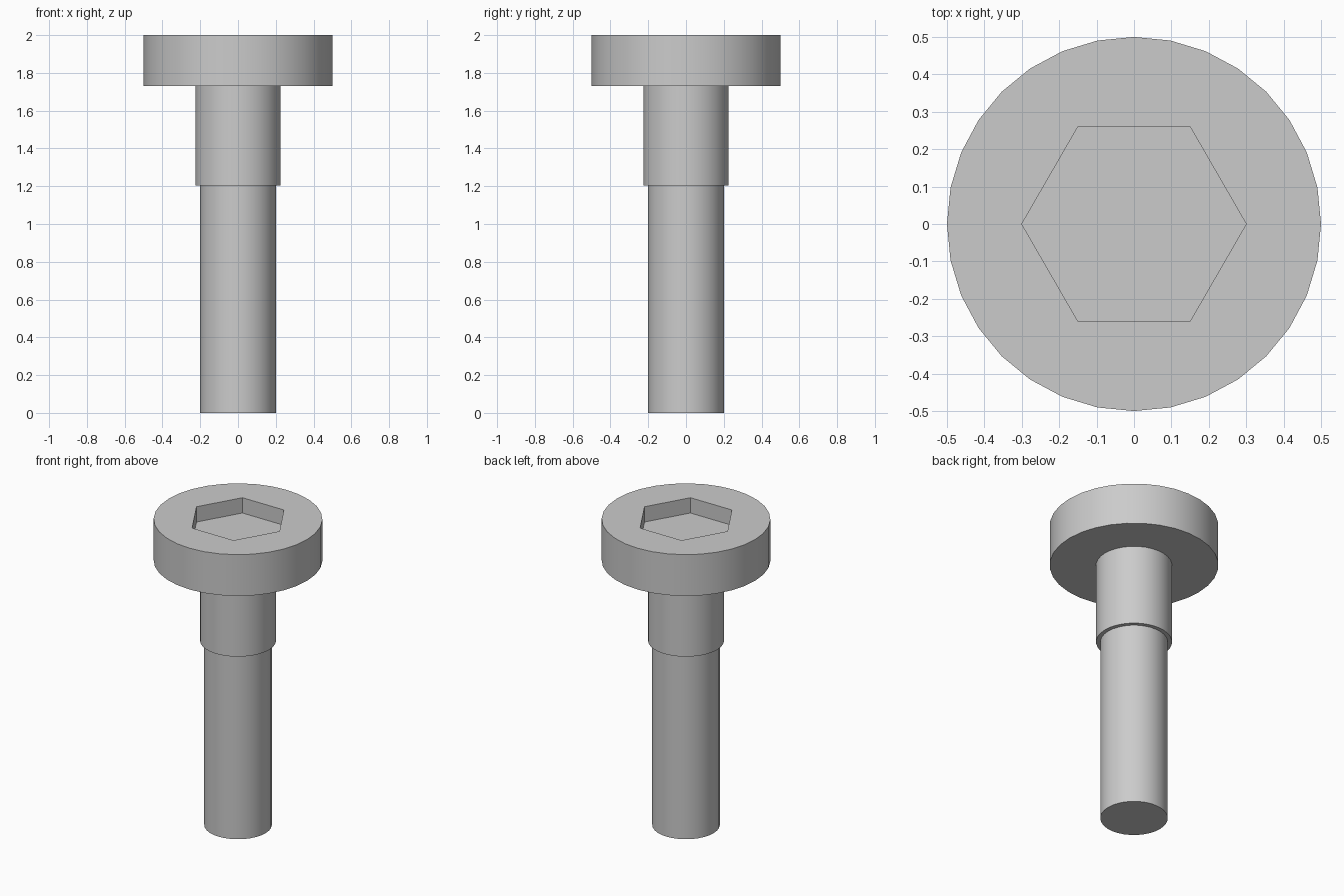
import bpy, bmesh, math

if "Cube" in bpy.data.objects:
    bpy.data.objects.remove(bpy.data.objects["Cube"])

SIDES = 32

# Shoulder bolt outline (radius, height) from the base of the shaft to the top of the head
profile = [(0.2, 0), (0.2, 1.205), (0.225, 1.205), (0.225, 1.73), (0.5, 1.73), (0.5, 2.0)]


def link_mesh(name, bm):
    mesh = bpy.data.meshes.new(name)
    bm.to_mesh(mesh)
    bm.free()
    obj = bpy.data.objects.new(name, mesh)
    bpy.context.collection.objects.link(obj)
    return obj


def lathe(name, outline, sides):
    """Closed solid of revolution with flat end caps."""
    bm = bmesh.new()
    rings = [[bm.verts.new((r * math.cos(math.tau * i / sides), r * math.sin(math.tau * i / sides), z))
              for i in range(sides)] for r, z in outline]
    for low, high in zip(rings, rings[1:]):
        for i in range(sides):
            j = (i + 1) % sides
            bm.faces.new((low[i], low[j], high[j], high[i]))
    bm.faces.new(rings[0][::-1])
    bm.faces.new(rings[-1])
    return link_mesh(name, bm)


# Shaft, shoulder and head in one piece
bolt = lathe("shoulder_bolt", profile, SIDES)

# Hexagonal socket, cut 0.1 deep into the head
cutter = lathe("socket_cutter", [(0.3, 1.9), (0.3, 2.1)], 6)
cutter.hide_render = True
cut = bolt.modifiers.new("hex_socket", 'BOOLEAN')
cut.operation = 'DIFFERENCE'
cut.object = cutter
cut.solver = 'EXACT'

bpy.ops.object.select_all(action='DESELECT')
bolt.select_set(True)
bpy.context.view_layer.objects.active = bolt
bpy.ops.object.modifier_apply(modifier=cut.name)
bpy.data.objects.remove(cutter)

# Smooth round walls with crisp rims
bpy.ops.object.shade_smooth_by_angle(angle=math.radians(30))
